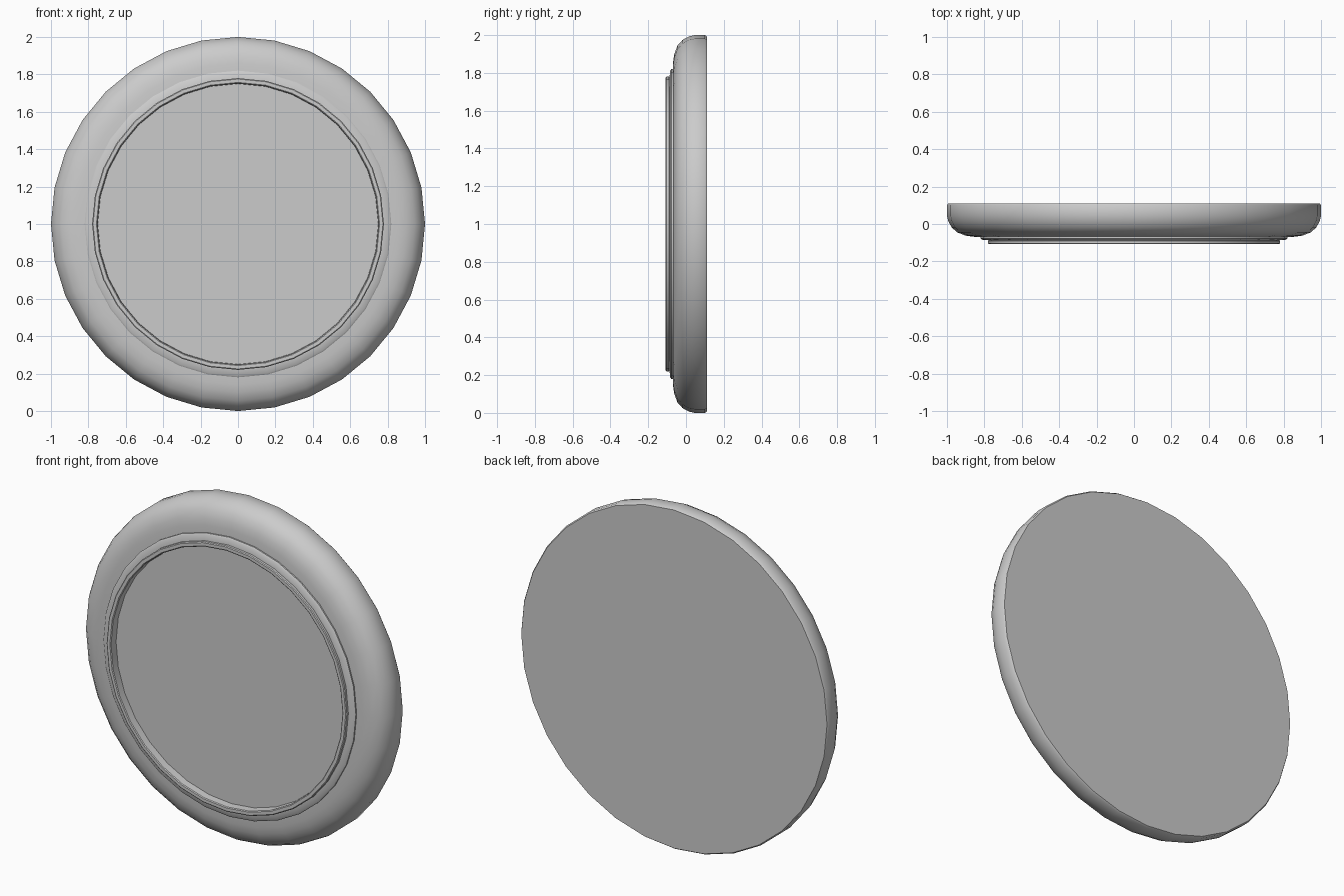
import bpy, bmesh
from math import sin, cos, pi, radians

if "Cube" in bpy.data.objects:
    bpy.data.objects.remove(bpy.data.objects["Cube"])

SIDES = 32


def lathe(name, profile):
    """Revolve (radius, y) points around the y axis; end rings are capped."""
    bm = bmesh.new()
    rings = []
    for r, y in profile:
        rings.append([bm.verts.new((r * sin(2 * pi * i / SIDES), y,
                                    1 + r * cos(2 * pi * i / SIDES)))
                      for i in range(SIDES)])
    for a, b in zip(rings, rings[1:]):
        for i in range(SIDES):
            j = (i + 1) % SIDES
            bm.faces.new((a[i], a[j], b[j], b[i]))
    bm.faces.new(rings[0])
    bm.faces.new(rings[-1])
    bmesh.ops.recalc_face_normals(bm, faces=bm.faces)
    me = bpy.data.meshes.new(name)
    bm.to_mesh(me)
    bm.free()
    ob = bpy.data.objects.new(name, me)
    bpy.context.collection.objects.link(ob)
    bpy.ops.object.select_all(action='DESELECT')
    ob.select_set(True)
    bpy.context.view_layer.objects.active = ob
    bpy.ops.object.shade_smooth_by_angle(angle=radians(35))
    return ob


# Rounded body with a flat back, stepped bezel, raised lip and recessed face
lathe("round_body", [
    (0.993, 0.11), (1.0, 0.10), (1.0, 0.045), (0.993, 0.015),
    (0.975, -0.018), (0.945, -0.045), (0.90, -0.062), (0.86, -0.068),
    (0.82, -0.07),
    (0.82, -0.078), (0.812, -0.084), (0.777, -0.087),      # bezel step
    (0.78, -0.09), (0.78, -0.104), (0.775, -0.108),        # lip outside
    (0.757, -0.108), (0.752, -0.104), (0.75, -0.06),       # lip inside, face
])
